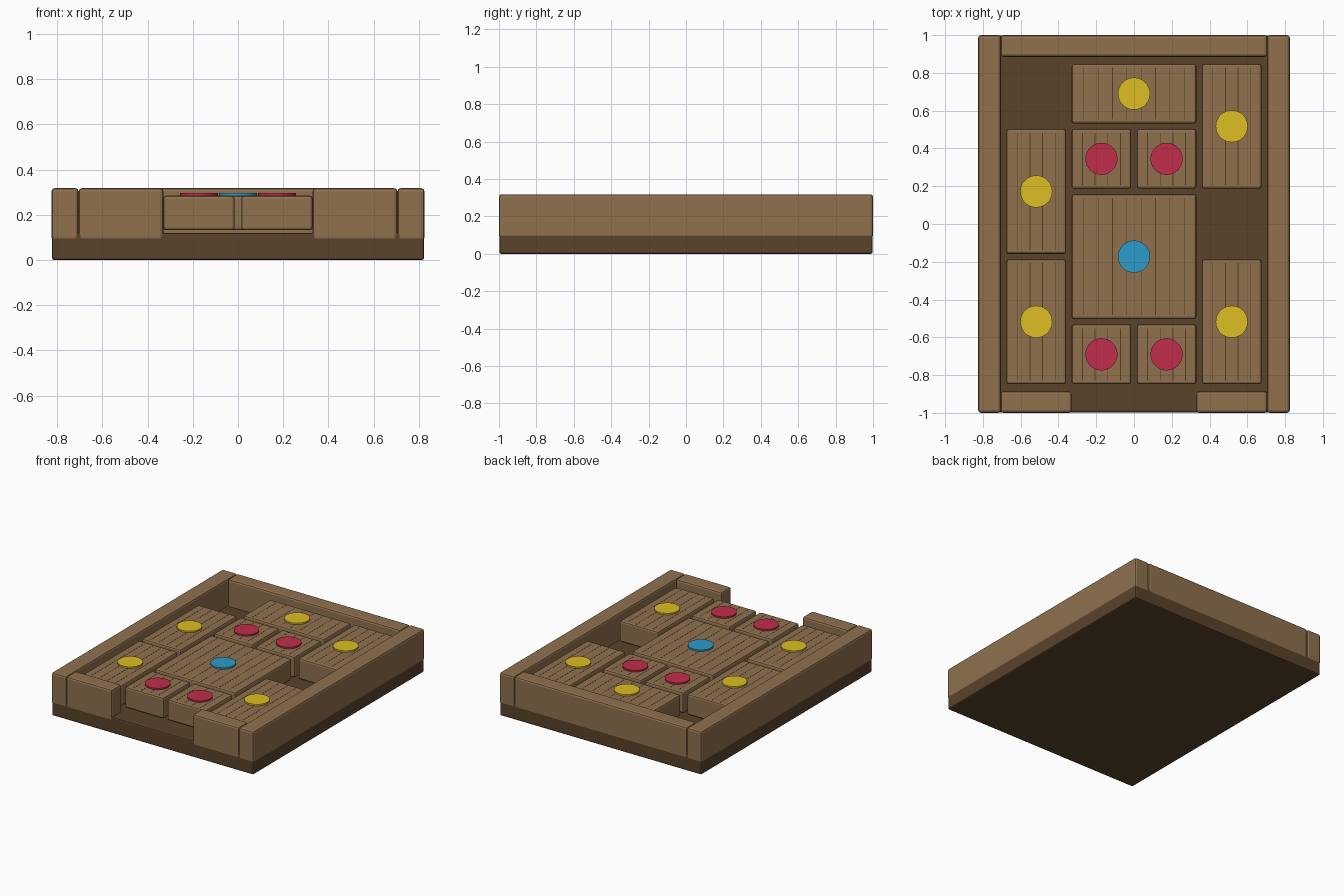
import bpy

if "Cube" in bpy.data.objects:
    bpy.data.objects.remove(bpy.data.objects["Cube"])


def material(name, rgb):
    m = bpy.data.materials.new(name)
    m.diffuse_color = [(c / 255) ** 2.2 for c in rgb] + [1]
    m.use_nodes = True
    m.node_tree.nodes["Principled BSDF"].inputs["Base Color"].default_value = m.diffuse_color
    return m


WOOD = material("wood", (142, 112, 79))
DARK = material("dark_wood", (90, 68, 47))
GRAIN = material("grain", (84, 63, 43))
YELLOW = material("yellow", (220, 188, 40))
RED = material("red", (190, 48, 76))
BLUE = material("blue", (48, 155, 200))


def finish(ob, name, mat, bevel):
    ob.name = name
    ob.data.materials.append(mat)
    if bevel:
        b = ob.modifiers.new("bevel", 'BEVEL')
        b.width = bevel
        b.segments = 2
    return ob


def box(name, x0, x1, y0, y1, z0, z1, mat, bevel=0.0):
    bpy.ops.mesh.primitive_cube_add(
        size=1, location=((x0 + x1) / 2, (y0 + y1) / 2, (z0 + z1) / 2))
    ob = bpy.context.object
    ob.scale = (x1 - x0, y1 - y0, z1 - z0)
    bpy.ops.object.transform_apply(location=False, rotation=False, scale=True)
    return finish(ob, name, mat, bevel)


# Tray floor
HX, HY, IX, IY = 0.825, 1.0, 0.705, 0.885
W0, W1 = 0.085, 0.318
box("tray_base", -HX + .002, HX - .002, -HY + .002, HY - .002, 0, 0.12, DARK, 0.01)

# Rim walls, with the exit gap at the front
box("back_wall", -IX, IX, IY, HY, W0, W1, WOOD, 0.014)
for side, s in (("left", -1), ("right", 1)):
    a, b = sorted((s * IX, s * HX))
    box(side + "_wall", a, b, -HY, HY, W0, W1, WOOD, 0.014)
    a, b = sorted((s * 0.33, s * IX))
    box(side + "_front_wall", a, b, -HY, -IY, W0, W1, WOOD, 0.014)

# Sliding blocks on a 4 x 5 grid: centre in cells, size in cells, marker
CELL, GAP = 0.345, 0.03
Z0, Z1 = 0.132, 0.285
blocks = [
    (0, 2, 2, 1, YELLOW), (1.5, 1.5, 1, 2, YELLOW), (-1.5, 0.5, 1, 2, YELLOW),
    (-1.5, -1.5, 1, 2, YELLOW), (1.5, -1.5, 1, 2, YELLOW), (0, -0.5, 2, 2, BLUE),
    (-0.5, 1, 1, 1, RED), (0.5, 1, 1, 1, RED),
    (-0.5, -2, 1, 1, RED), (0.5, -2, 1, 1, RED),
]
for i, (cx, cy, nx, ny, col) in enumerate(blocks, 1):
    x, y = cx * CELL, cy * CELL
    w, h = nx * CELL - GAP, ny * CELL - GAP
    box(f"block_{i}", x - w / 2, x + w / 2, y - h / 2, y + h / 2, Z0, Z1, WOOD, 0.012)
    # Grain lines
    n = 4 if nx == 1 else 8
    for k in range(n):
        gx = x + (k - (n - 1) / 2) * w / (n + 0.7)
        box(f"grain_{i}_{k + 1}", gx - .002, gx + .002,
            y - h / 2 + .02, y + h / 2 - .02, Z1 - .004, Z1 + .0006, GRAIN)
    # Coloured marker disc
    bpy.ops.mesh.primitive_cylinder_add(vertices=48, radius=0.085, depth=0.014,
                                        location=(x, y, Z1 + 0.004))
    finish(bpy.context.object, f"marker_{i}", col, 0)
    bpy.ops.object.shade_smooth_by_angle()
